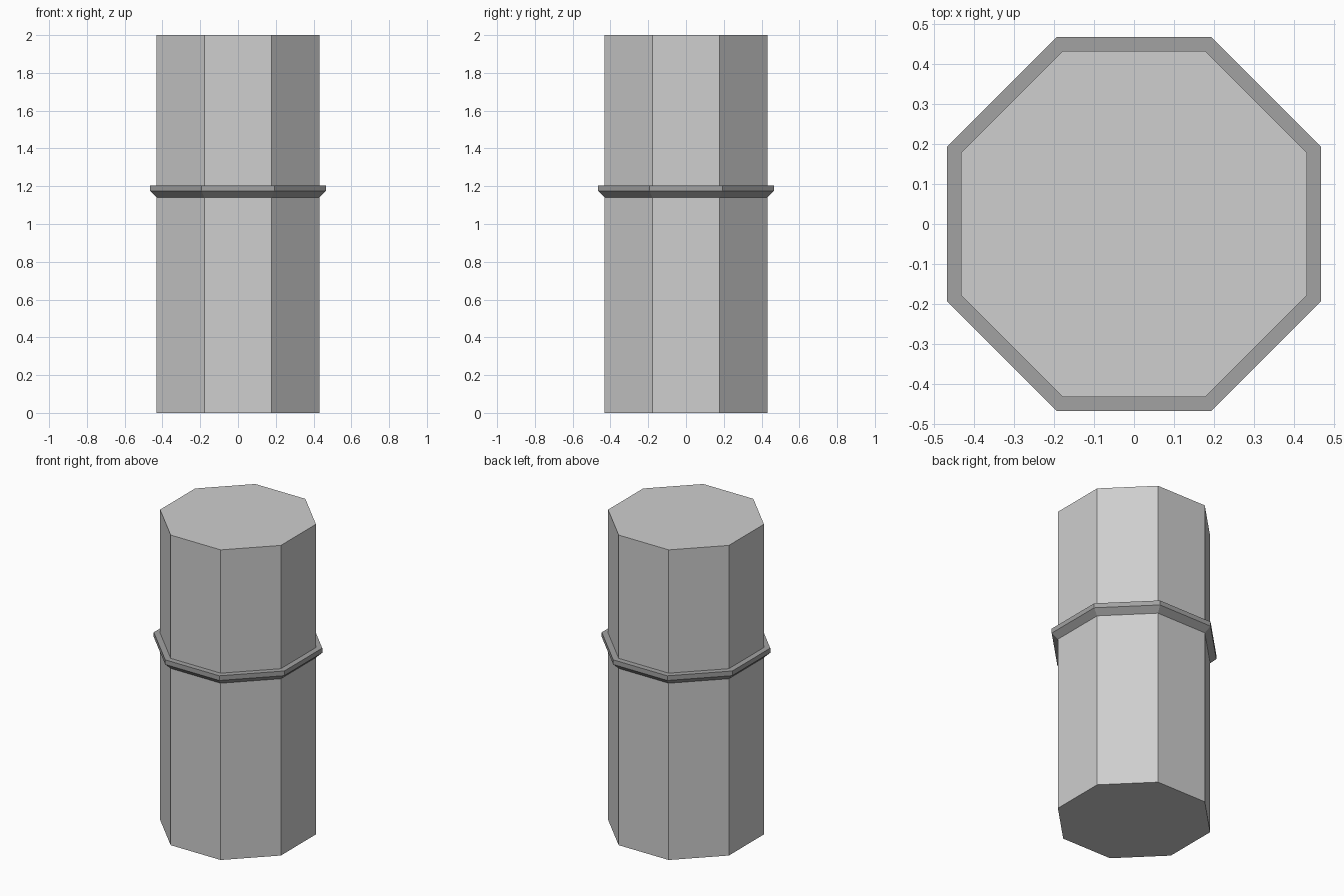
import bpy
import bmesh
from math import cos, sin, pi

if "Cube" in bpy.data.objects:
    bpy.data.objects.remove(bpy.data.objects["Cube"], do_unlink=True)

SIDES = 8
BODY = 0.431    # centre to flat side
RIM = 0.466


def material(name, value):
    mat = bpy.data.materials.new(name)
    mat.use_nodes = True
    colour = (value, value, value, 1)
    mat.diffuse_color = colour
    mat.node_tree.nodes["Principled BSDF"].inputs["Base Color"].default_value = colour
    return mat


def octagon_part(name, profile, mat, capped):
    """Sweep (distance to flat, height) points around z; cap the ends or join them."""
    bm = bmesh.new()
    rings = []
    for flat, z in profile:
        r = flat / cos(pi / SIDES)
        angles = [(i + 0.5) * 2 * pi / SIDES for i in range(SIDES)]
        rings.append([bm.verts.new((r * cos(a), r * sin(a), z)) for a in angles])
    pairs = list(zip(rings, rings[1:]))
    if capped:
        bm.faces.new(rings[0])
        bm.faces.new(rings[-1])
    else:
        pairs.append((rings[-1], rings[0]))
    for low, high in pairs:
        for i in range(SIDES):
            j = (i + 1) % SIDES
            bm.faces.new((low[i], low[j], high[j], high[i]))
    bmesh.ops.recalc_face_normals(bm, faces=bm.faces)
    mesh = bpy.data.meshes.new(name)
    bm.to_mesh(mesh)
    bm.free()
    mesh.materials.append(mat)
    obj = bpy.data.objects.new(name, mesh)
    bpy.context.collection.objects.link(obj)
    return obj


light_grey = material("light grey", 0.62)
mid_grey = material("mid grey", 0.36)

# Octagonal column
octagon_part("column", [(BODY, 0), (BODY, 2)], light_grey, True)

# Thin collar with a sloped underside
octagon_part("collar", [(BODY, 1.14), (RIM, 1.175), (RIM, 1.205), (BODY, 1.205)],
             mid_grey, False)
